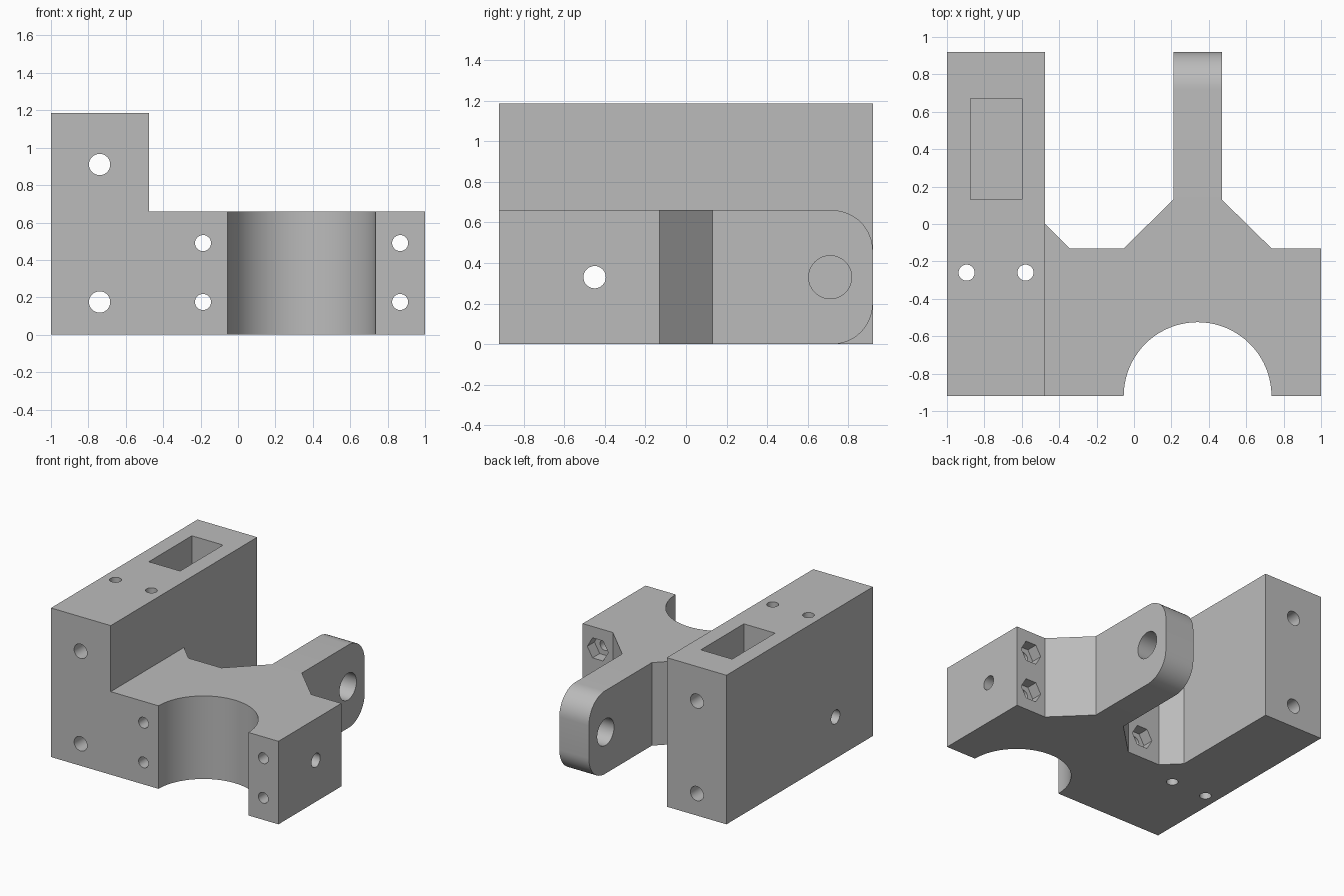
import bpy, bmesh, math
from mathutils import Matrix, Vector

cube = bpy.data.objects.get("Cube")
if cube:
    bpy.data.objects.remove(cube, do_unlink=True)

grey = bpy.data.materials.new("plain grey")
grey.use_nodes = True
grey.diffuse_color = (0.5, 0.5, 0.5, 1)
grey.node_tree.nodes["Principled BSDF"].inputs["Base Color"].default_value = (0.5, 0.5, 0.5, 1)

BASE_TOP, TALL_TOP = 0.66, 1.185
FRONT, BACK = -0.92, 0.92
WALL = -0.475


def finish(bm, name):
    bmesh.ops.recalc_face_normals(bm, faces=bm.faces)
    mesh = bpy.data.meshes.new(name)
    bm.to_mesh(mesh)
    bm.free()
    mesh.materials.append(grey)
    obj = bpy.data.objects.new(name, mesh)
    bpy.context.collection.objects.link(obj)
    return obj


def box(name, low, high):
    bm = bmesh.new()
    bmesh.ops.create_cube(bm, size=1)
    low, high = Vector(low), Vector(high)
    for v in bm.verts:
        v.co = (low + high) / 2 + Vector(c * s for c, s in zip(v.co, high - low))
    return finish(bm, name)


def rod(name, center, axis, radius, length, sides=32):
    bm = bmesh.new()
    turn = Vector(axis).to_track_quat("Z", "Y").to_matrix().to_4x4()
    bmesh.ops.create_cone(bm, cap_ends=True, segments=sides, radius1=radius, radius2=radius,
                          depth=length, matrix=Matrix.Translation(center) @ turn)
    return finish(bm, name)


def combine(body, tool, operation):
    mod = body.modifiers.new(tool.name, "BOOLEAN")
    mod.operation, mod.solver, mod.object = operation, "EXACT", tool
    bpy.context.view_layer.objects.active = body
    bpy.ops.object.modifier_apply(modifier=mod.name)
    bpy.data.objects.remove(tool, do_unlink=True)


# Low base: plan outline with the half-round saddle, extruded upwards
outline = [(WALL, FRONT), (WALL, 0), (-0.345, -0.13), (-0.055, -0.13), (0.21, 0.13),
           (0.21, BACK), (0.47, BACK), (0.47, 0.13), (0.735, -0.13), (1, -0.13), (1, FRONT)]
steps = 40
outline += [(0.34 + 0.395 * math.cos(math.pi * i / steps),
             FRONT + 0.395 * math.sin(math.pi * i / steps)) for i in range(steps + 1)]
bm = bmesh.new()
face = bm.faces.new([bm.verts.new((x, y, 0)) for x, y in outline])
up = bmesh.ops.extrude_face_region(bm, geom=[face])["geom"]
bmesh.ops.translate(bm, vec=(0, 0, BASE_TOP), verts=[g for g in up if isinstance(g, bmesh.types.BMVert)])

# Rounded end of the lug
ends = [e for e in bm.edges if all(v.co.y > BACK - 0.01 for v in e.verts)
        and abs(e.verts[0].co.z - e.verts[1].co.z) < 0.01]
bmesh.ops.bevel(bm, geom=ends, offset=0.2, segments=12, profile=0.5, affect="EDGES")
body = finish(bm, "clamp_bracket")

# Tall side block with its blind top pocket
combine(body, box("tall_block", (-1, FRONT, 0), (WALL, BACK, TALL_TOP)), "UNION")
combine(body, box("pocket", (-0.875, 0.13, BASE_TOP), (-0.6, 0.67, TALL_TOP + 0.1)), "DIFFERENCE")

# Long holes through the tall block, front to back
for z in (0.175, 0.91):
    combine(body, rod("long_hole", (-0.74, 0, z), (0, 1, 0), 0.057, 3), "DIFFERENCE")

# Clamp screw holes with hexagonal nut seats at the rear
for x in (-0.187, 0.867):
    for z in (0.175, 0.49):
        combine(body, rod("screw_hole", (x, -0.5, z), (0, 1, 0), 0.043, 1.2), "DIFFERENCE")
        seat = rod("nut_seat", (0, 0, 0), (0, 0, 1), 0.092, 0.2, 6)
        # Points of the hexagon lie left and right
        seat.data.transform(Matrix.Translation((x, -0.12, z)) @ Matrix.Rotation(math.pi / 2, 4, "X")
                            @ Matrix.Rotation(math.pi / 6, 4, "Z"))
        combine(body, seat, "DIFFERENCE")

# Vertical holes in the tall block
for x in (-0.895, -0.58):
    combine(body, rod("vertical_hole", (x, -0.26, 0.6), (0, 0, 1), 0.043, 2), "DIFFERENCE")

# Cross hole through the whole width and pivot hole in the lug
combine(body, rod("cross_hole", (0, -0.45, 0.33), (1, 0, 0), 0.055, 3), "DIFFERENCE")
combine(body, rod("pivot_hole", (0.34, 0.71, 0.33), (1, 0, 0), 0.106, 0.5), "DIFFERENCE")

# Smooth curves, sharp corners
body.select_set(True)
bpy.context.view_layer.objects.active = body
bpy.ops.object.shade_smooth_by_angle(angle=math.radians(25))
